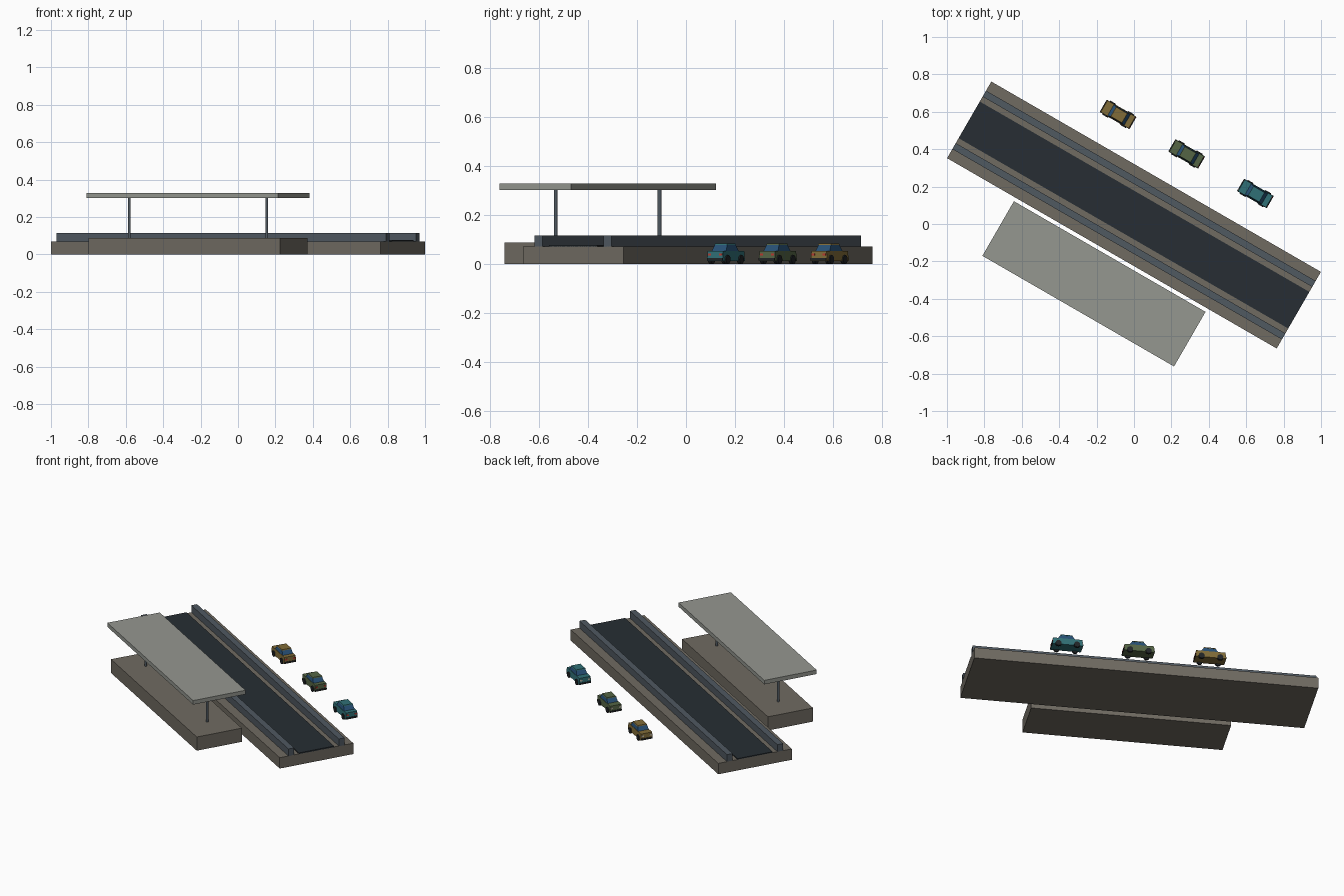
import bpy, bmesh, math
from mathutils import Matrix, Vector

if "Cube" in bpy.data.objects:
    bpy.data.objects.remove(bpy.data.objects["Cube"])

TURN = Matrix.Rotation(math.radians(-30), 4, 'Z')


def mat(name, rgb):
    m = bpy.data.materials.new(name)
    m.diffuse_color = (*rgb, 1)
    m.use_nodes = True
    m.node_tree.nodes["Principled BSDF"].inputs["Base Color"].default_value = m.diffuse_color
    return m


concrete = mat("concrete", (0.16, 0.145, 0.12))
asphalt = mat("asphalt", (0.02, 0.027, 0.033))
steel = mat("blue_grey_steel", (0.08, 0.10, 0.12))
roofing = mat("pale_roof", (0.30, 0.31, 0.28))
glass = mat("blue_glass", (0.02, 0.08, 0.18))
rubber = mat("rubber", (0.015, 0.018, 0.02))
red = mat("red_lamp", (0.5, 0.04, 0.03))
white = mat("head_lamp", (0.6, 0.55, 0.45))


def finish(name, bm, origin, material):
    """Place a part, built in local axes, at a site turned 30 degrees."""
    bmesh.ops.recalc_face_normals(bm, faces=bm.faces)
    me = bpy.data.meshes.new(name)
    bm.to_mesh(me)
    bm.free()
    ob = bpy.data.objects.new(name, me)
    ob.matrix_world = Matrix.Translation((*origin, 0)) @ TURN
    me.materials.append(material)
    bpy.context.collection.objects.link(ob)
    return ob


def box(name, origin, centre, size, material, taper=(1, 1)):
    bm = bmesh.new()
    bmesh.ops.create_cube(bm, size=1)
    for v in bm.verts:
        tx, ty = taper if v.co.z > 0 else (1, 1)
        v.co = Vector(centre) + Vector((v.co.x * size[0] * tx, v.co.y * size[1] * ty, v.co.z * size[2]))
    return finish(name, bm, origin, material)


def cylinder(name, origin, centre, r, depth, material, axis='Z', sides=12):
    bm = bmesh.new()
    m = Matrix.Translation(centre)
    if axis == 'Y':
        m = m @ Matrix.Rotation(math.pi / 2, 4, 'X')
    bmesh.ops.create_cone(bm, cap_ends=True, segments=sides, radius1=r, radius2=r, depth=depth, matrix=m)
    ob = finish(name, bm, origin, material)
    return ob


# Road deck with carriageway and side barriers
deck = (0, 0.048)
box("road_deck", deck, (0, 0, 0.035), (2.035, 0.473, 0.07), concrete)
box("road_surface", deck, (0, 0, 0.072), (2.035, 0.226, 0.008), asphalt)
for s, side in ((1, "back"), (-1, "front")):
    box(f"{side}_barrier", deck, (0, s * 0.162, 0.0915), (2.035, 0.037, 0.047), steel)

# Platform with canopy on two posts
station = (-0.214, -0.32)
box("platform", station, (0, 0, 0.044), (1.183, 0.29, 0.088), concrete)
box("canopy_roof", station, (0, 0, 0.314), (1.183, 0.337, 0.026), roofing)
for s, side in ((1, "right"), (-1, "left")):
    cylinder(f"{side}_canopy_post", station, (s * 0.424, 0, 0.195), 0.0075, 0.215, steel)


# Parked cars, tail towards local +x
def car(name, origin, paint):
    box(name + "_body", origin, (0, 0, 0.0325), (0.178, 0.076, 0.041), paint, (0.97, 0.95))
    box(name + "_windows", origin, (0.006, 0, 0.0645), (0.104, 0.068, 0.025), glass, (0.66, 0.86))
    box(name + "_roof", origin, (0.006, 0, 0.079), (0.072, 0.061, 0.006), paint, (0.94, 0.94))
    for s, end, lamp in ((1, "rear", red), (-1, "front", white)):
        box(f"{name}_{end}_bumper", origin, (s * 0.088, 0, 0.019), (0.008, 0.074, 0.009), rubber)
        for t in (1, -1):
            box(f"{name}_{end}_lamp", origin, (s * 0.0875, t * 0.026, 0.038), (0.004, 0.014, 0.009), lamp)
            cylinder(f"{name}_{end}_wheel", origin, (s * 0.055, t * 0.036, 0.018), 0.018, 0.014,
                     rubber, 'Y')


paints = [("yellow_car", (0.22, 0.15, 0.04)), ("green_car", (0.09, 0.13, 0.06)), ("teal_car", (0.03, 0.16, 0.18))]
for i, (name, rgb) in enumerate(paints):
    car(name, (-0.085 + i * 0.367, 0.586 - i * 0.2115), mat(name + "_paint", rgb))
